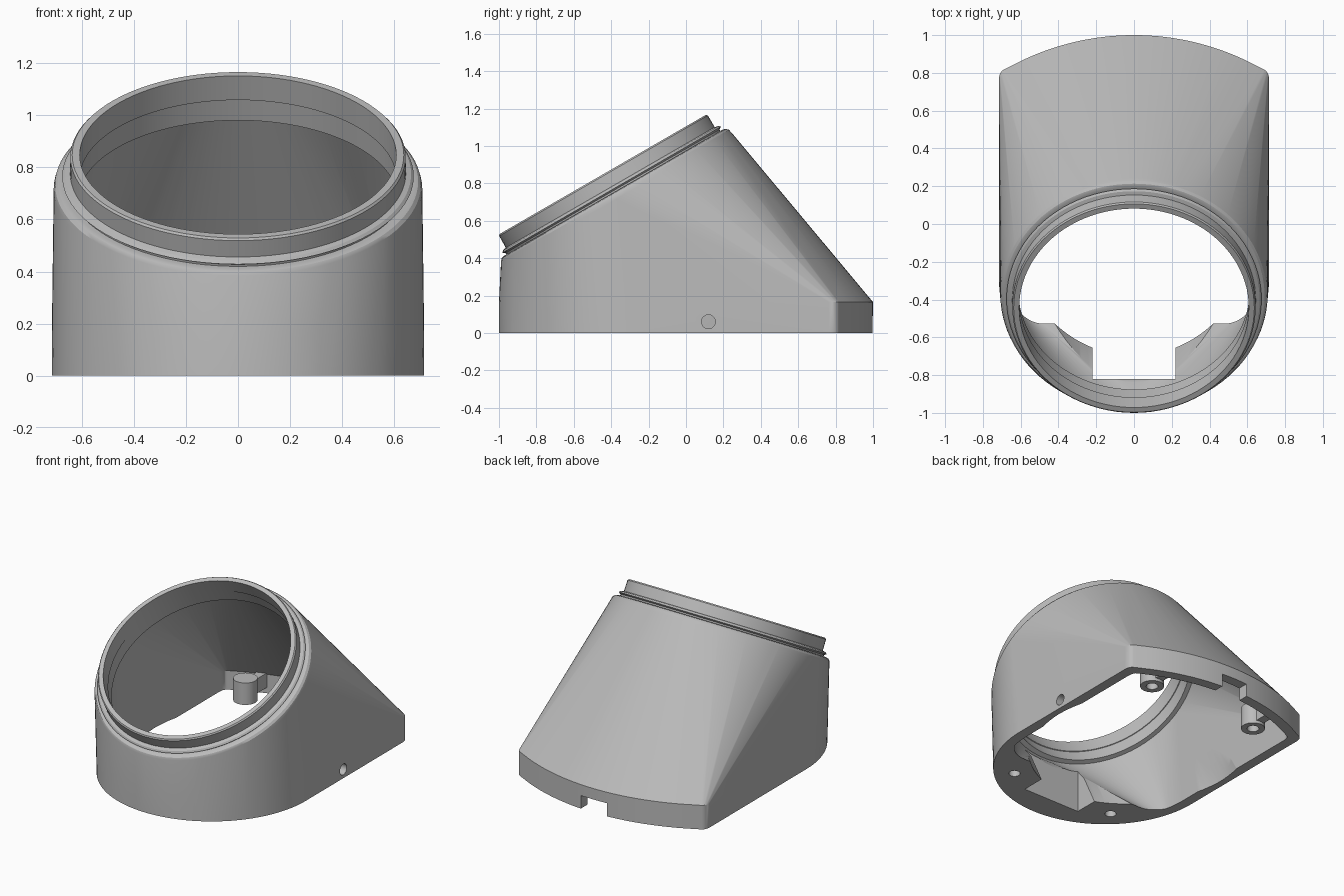
import bpy, bmesh
from math import sin, cos, pi, sqrt, radians
from mathutils import Vector, Matrix

if "Cube" in bpy.data.objects:
    bpy.data.objects.remove(bpy.data.objects["Cube"], do_unlink=True)

SEG = 96
HALF_W = 0.715
RIM = Vector((0, -0.445, 0.8475))       # centre of the collar rim
TILT = Matrix.Translation(RIM) @ Matrix.Rotation(radians(30), 4, 'X')

grey = bpy.data.materials.new("plain grey")
grey.use_nodes = True
grey.diffuse_color = (0.5, 0.5, 0.5, 1)
grey.node_tree.nodes["Principled BSDF"].inputs["Base Color"].default_value = (0.5, 0.5, 0.5, 1)


def make(name, bm):
    bmesh.ops.recalc_face_normals(bm, faces=bm.faces)
    mesh = bpy.data.meshes.new(name)
    bm.to_mesh(mesh)
    bm.free()
    mesh.materials.append(grey)
    ob = bpy.data.objects.new(name, mesh)
    bpy.context.collection.objects.link(ob)
    return ob


def disc(radius, depth):
    """Tilted circle, measured down the collar axis from the rim."""
    return [TILT @ Vector((radius * cos(2 * pi * i / SEG), radius * sin(2 * pi * i / SEG), -depth))
            for i in range(SEG)]


def footprint(inset, z, front=-2):
    """Round front, straight sides, softly bowed back with rounded corners."""
    w, r, cy = HALF_W - inset, 1.378 - inset, -0.378
    pts = [(w * cos(a), -0.285 + w * sin(a)) for a in (pi + pi * i / 48 for i in range(49))]
    bx = w - 0.04
    by = cy + sqrt(r * r - bx * bx)
    corner_y = by - 0.01
    for i in range(6):
        t = i / 5
        x = (1 - t * t) * w + t * t * bx
        y = (1 - t) ** 2 * (by - 0.06) + 2 * t * (1 - t) * corner_y + t * t * by
        pts += [(x, y), (-x, y)]
    for i in range(1, 32):
        x = bx * (i / 16 - 1)
        pts.append((x, cy + sqrt(r * r - x * x)))
    return [Vector((x, max(y, front), z)) for x, y in pts]


def hull(name, points):
    bm = bmesh.new()
    for p in points:
        bm.verts.new(p)
    bmesh.ops.remove_doubles(bm, verts=bm.verts, dist=0.0005)
    res = bmesh.ops.convex_hull(bm, input=bm.verts)
    loose = [v for v in bm.verts if not v.link_faces]
    bmesh.ops.delete(bm, geom=loose, context='VERTS')
    bmesh.ops.dissolve_limit(bm, angle_limit=radians(0.3), verts=bm.verts, edges=bm.edges)
    return make(name, bm)


def turned(name, profile):
    """Capped solid turned about the tilted axis from (radius, depth) pairs."""
    bm = bmesh.new()
    rings = [[bm.verts.new(p) for p in disc(r, d)] for r, d in profile]
    for a, b in zip(rings, rings[1:]):
        for i in range(SEG):
            j = (i + 1) % SEG
            bm.faces.new((a[i], a[j], b[j], b[i]))
    bm.faces.new(rings[0])
    bm.faces.new(rings[-1])
    return make(name, bm)


def cylinder(name, centre, radius, length, axis='Z'):
    bm = bmesh.new()
    m = Matrix.Translation(centre)
    if axis == 'X':
        m = m @ Matrix.Rotation(pi / 2, 4, 'Y')
    bmesh.ops.create_cone(bm, cap_ends=True, segments=32, radius1=radius, radius2=radius,
                          depth=length, matrix=m)
    return make(name, bm)


def box(name, low, high):
    bm = bmesh.new()
    bmesh.ops.create_cube(bm, size=1)
    for v in bm.verts:
        v.co = [h if c > 0 else l for c, l, h in zip(v.co, low, high)]
    return make(name, bm)


def combine(target, tool, operation):
    mod = target.modifiers.new(operation, 'BOOLEAN')
    mod.operation, mod.solver, mod.object = operation, 'EXACT', tool
    bpy.context.view_layer.objects.active = target
    bpy.ops.object.modifier_apply(modifier=mod.name)
    bpy.data.objects.remove(tool, do_unlink=True)


# Outer body: footprint slab blended into the tilted round top
housing = hull("housing", footprint(0, 0) + footprint(0, 0.165)
               + disc(0.675, 0.113) + disc(0.692, 0.118) + disc(0.703, 0.13) + disc(0.708, 0.15))

# Collar with lip, shelf and thin groove
collar = turned("collar", [(0.637, 0), (0.644, 0.008), (0.645, 0.08), (0.665, 0.085),
                           (0.675, 0.095), (0.66, 0.104), (0.66, 0.2)])
combine(housing, collar, 'UNION')

# Rear cavity, then the collar bore running down through the base
combine(housing, hull("cavity", footprint(0.07, -0.1, -0.42) + footprint(0.07, 0.13, -0.42)
                      + disc(0.645, 0.2)), 'DIFFERENCE')
combine(housing, turned("bore", [(0.608, -0.1), (0.608, 0.107), (0.613, 0.108),
                                 (0.613, 0.2), (0.67, 0.98), (0.67, 1.5)]), 'DIFFERENCE')

# Front pocket, rear cable notch and side hole
combine(housing, box("pocket", (-0.22, -0.82, -0.1), (0.22, -0.4, 0.32)), 'DIFFERENCE')
combine(housing, box("notch", (-0.1, 0.85, -0.1), (0.1, 1.1, 0.09)), 'DIFFERENCE')
combine(housing, cylinder("side_hole", (0.7, 0.12, 0.06), 0.037, 0.3, 'X'), 'DIFFERENCE')

# Screw holes in the front flange and bosses at the rear
for side in (-1, 1):
    combine(housing, cylinder("flange_hole", (side * 0.4, -0.71, 0), 0.036, 0.2), 'DIFFERENCE')
    x = side * 0.42
    combine(housing, box("boss_web", (x - 0.03, 0.7, 0.04), (x + 0.03, 0.9, 0.14)), 'UNION')
    combine(housing, cylinder("boss", (x, 0.68, 0.095), 0.076, 0.15), 'UNION')
    combine(housing, cylinder("boss_hole", (x, 0.68, 0.05), 0.038, 0.16), 'DIFFERENCE')

# Smooth curved walls, crisp edges
bpy.ops.object.select_all(action='DESELECT')
housing.select_set(True)
bpy.context.view_layer.objects.active = housing
bpy.ops.object.shade_smooth_by_angle(angle=radians(25))
weighted = housing.modifiers.new("weighted normals", 'WEIGHTED_NORMAL')
weighted.keep_sharp = True
